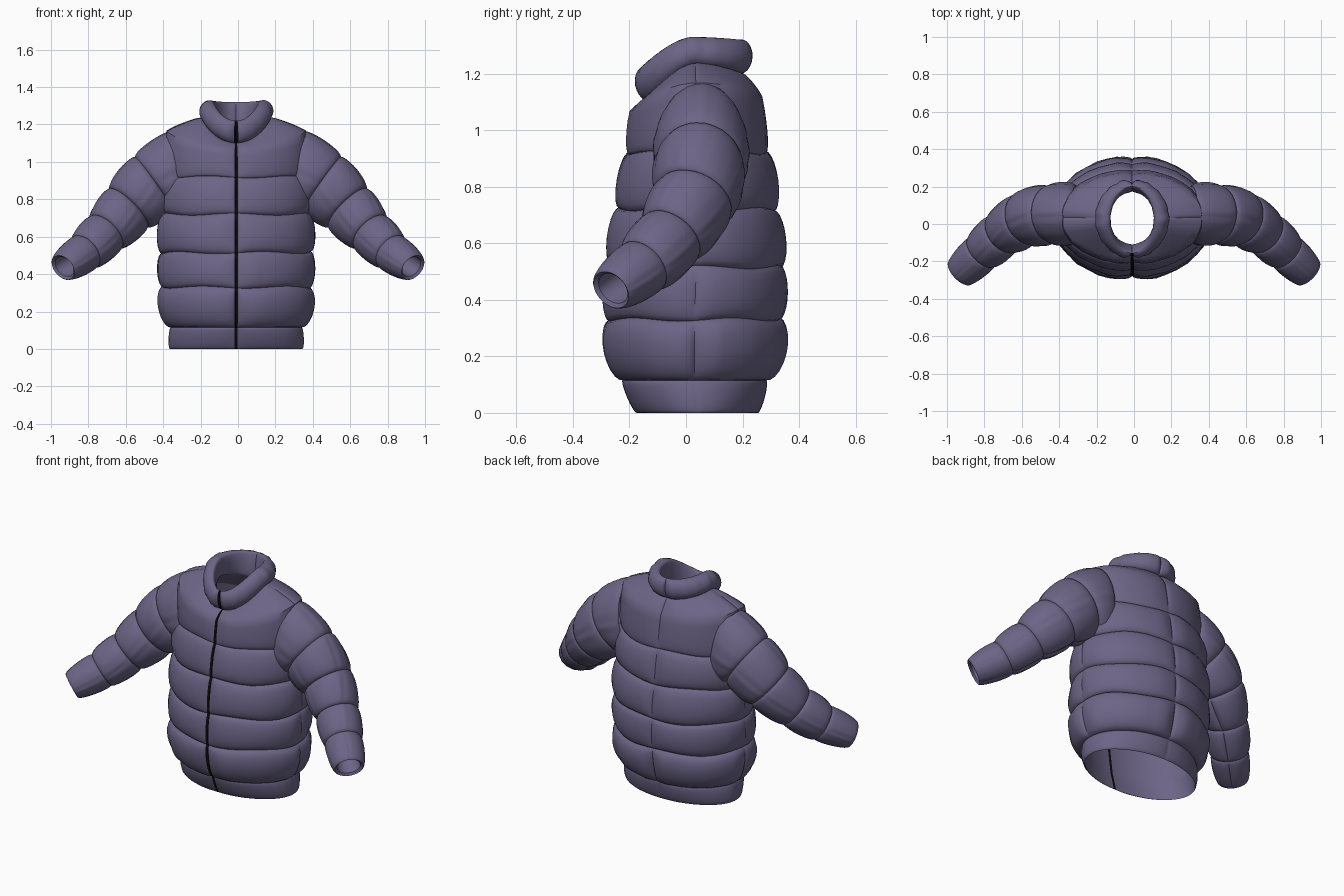
import bpy, bmesh
from math import sin, cos, pi, radians
from mathutils import Vector

cube = bpy.data.objects.get("Cube")
if cube:
    bpy.data.objects.remove(cube)


def material(name, rgb):
    m = bpy.data.materials.new(name)
    m.use_nodes = True
    m.diffuse_color = (*rgb, 1)
    bsdf = m.node_tree.nodes["Principled BSDF"]
    bsdf.inputs["Base Color"].default_value = (*rgb, 1)
    bsdf.inputs["Roughness"].default_value = 0.8
    return m


FABRIC = material("dusty purple fabric", (0.15, 0.13, 0.24))
ZIP = material("black zip", (0.004, 0.004, 0.005))

# Angles run from the front (-y) towards +x, and crowd together at the vertical seams
QUARTER = 16
COLS = 4 * QUARTER
ANGLES = []
for quarter in range(4):
    for i in range(QUARTER):
        u = i / QUARTER
        ANGLES.append(pi / 2 * (quarter + u - 0.78 * sin(2 * pi * u) / (2 * pi)))


def body_ring(hx, front, back, z_front, z_side, z_back, wave=0, phase=0):
    """Horizontal oval whose height can differ at the front, side and back."""
    ring = []
    for t in ANGLES:
        c = cos(t)
        z_end = z_front if c > 0 else z_back
        z = z_side + (z_end - z_side) * abs(c) ** 1.6 + wave * sin(5 * t + phase)
        y = (front + back) / 2 - c * (back - front) / 2
        ring.append(Vector((hx * sin(t) - 0.01, y, z)))
    return ring


def groove(t, seams):
    """Padding is pressed down along each (angle, remaining padding) seam."""
    g = 1
    for angle, keep in seams:
        gap = abs((t - angle + pi) % (2 * pi) - pi)
        g = min(g, keep + (1 - keep) * min(1, gap / 0.2) ** 0.5)
    return g


def loft(name, rings, puffs, seams=(), zip_cols=0, zip_panels=0):
    """Skin the rings and puff each panel; a puff is (amount, shape)."""
    rows, weights, panel_of_row = [], [], []
    steps = 10
    for k, (amount, shape) in enumerate(puffs):
        last = k == len(puffs) - 1
        for i in range(steps + last):
            a = i / steps
            if shape == "rise":
                s, w = 1 - cos(a * pi / 2), sin(a * pi / 2)
                s = 1 - cos(a * pi / 2)
            elif shape == "fall":
                s, w = sin(a * pi / 2), cos(a * pi / 2)
            else:
                s, w = (1 - cos(a * pi)) / 2, sin(a * pi)
            rows.append([p.lerp(q, s) for p, q in zip(rings[k], rings[k + 1])])
            weights.append([amount * w * groove(t, seams) * (1 + 0.07 * sin(17 * t + 2 * k))
                            for t in ANGLES])
            panel_of_row.append(k)
    bm = bmesh.new()
    grid = [[bm.verts.new(p) for p in row] for row in rows]
    for r in range(len(grid) - 1):
        for c in range(COLS):
            n = (c + 1) % COLS
            f = bm.faces.new((grid[r][c], grid[r][n], grid[r + 1][n], grid[r + 1][c]))
            f.smooth = True
            at_front = c < zip_cols or c >= COLS - zip_cols
            f.material_index = int(at_front and panel_of_row[r] < zip_panels)
    bm.normal_update()
    moves = [(v, v.normal * w) for row, ws in zip(grid, weights) for v, w in zip(row, ws)]
    for v, move in moves:
        v.co += move
    mesh = bpy.data.meshes.new(name)
    bm.to_mesh(mesh)
    bm.free()
    mesh.materials.append(FABRIC)
    mesh.materials.append(ZIP)
    ob = bpy.data.objects.new(name, mesh)
    bpy.context.collection.objects.link(ob)
    bpy.ops.object.select_all(action="DESELECT")
    ob.select_set(True)
    bpy.context.view_layer.objects.active = ob
    bpy.ops.object.shade_smooth_by_angle(angle=radians(42))
    return ob


# Quilted torso: hem band, four padded rows, then the shoulder yoke
levels = [(0.0, 0.355, -0.175, 0.255), (0.115, 0.35, -0.225, 0.285),
          (0.33, 0.395, -0.275, 0.335), (0.515, 0.4, -0.265, 0.338),
          (0.72, 0.392, -0.24, 0.315), (0.92, 0.38, -0.205, 0.285)]
torso = [body_ring(hx, f, b, z, z, z, 0.006 if k > 1 else 0, 2 * k)
         for k, (z, hx, f, b) in enumerate(levels)]
torso.append(body_ring(0.355, -0.18, 0.25, 1.05, 1.155, 1.11))
torso.append(body_ring(0.18, -0.13, 0.195, 1.1, 1.235, 1.2))
loft("padded_torso", torso,
     [(0.012, "full"), (0.05, "full"), (0.03, "full"), (0.033, "full"), (0.03, "full"),
      (0.026, "rise"), (0.026, "fall")],
     seams=[(0, 0.25), (pi / 2, 0.6), (pi, 0.35), (3 * pi / 2, 0.6)],
     zip_cols=1, zip_panels=7)

# Stand-up collar, rolled over to its inside
collar = [body_ring(0.18, -0.13, 0.195, 1.1, 1.235, 1.2),
          body_ring(0.125, -0.155, 0.2, 1.22, 1.325, 1.32),
          body_ring(0.135, -0.11, 0.175, 1.08, 1.2, 1.17)]
loft("collar", collar, [(0.042, "full"), (0.014, "full")],
     seams=[(0, 0.25), (pi, 0.4)], zip_cols=2, zip_panels=1)

# Smooth lining inside the torso
lining = [body_ring(0.355, -0.175, 0.255, 0, 0, 0),
          body_ring(0.335, -0.205, 0.265, 0.12, 0.12, 0.12),
          body_ring(0.375, -0.245, 0.315, 0.42, 0.42, 0.42),
          body_ring(0.35, -0.18, 0.26, 0.92, 0.92, 0.92),
          body_ring(0.3, -0.15, 0.22, 1.02, 1.1, 1.08),
          body_ring(0.135, -0.11, 0.175, 1.08, 1.2, 1.17)]
loft("lining", lining, [(0, "full")] * 5, zip_cols=1, zip_panels=4)

# Sleeve: stations of centre, height radius and depth radius, shoulder to cuff
stations = [(Vector((0.31, 0.055, 0.95)), 0.215, 0.145),
            (Vector((0.45, 0.052, 0.885)), 0.172, 0.143),
            (Vector((0.585, 0.03, 0.755)), 0.143, 0.132),
            (Vector((0.705, -0.05, 0.625)), 0.115, 0.112),
            (Vector((0.815, -0.15, 0.52)), 0.1, 0.1),
            (Vector((0.935, -0.265, 0.435)), 0.072, 0.08)]


def sleeve_ring(centre, along, high, deep):
    along = along.normalized()
    side = Vector((0, 0, 1)).cross(along).normalized()
    up = along.cross(side)
    return [centre + side * deep * sin(t) - up * high * cos(t) for t in ANGLES]


sleeve = []
for k, (centre, high, deep) in enumerate(stations):
    before = stations[max(k - 1, 0)][0]
    after = stations[min(k + 1, len(stations) - 1)][0]
    along = Vector((1, 0, -0.15)) if k == 0 else after - before
    sleeve.append(sleeve_ring(centre, along, high, deep))
# Cuff edge folded back inside
end, high, deep = stations[-1]
along = end - stations[-2][0]
sleeve.append(sleeve_ring(end - along * 0.06, along, high * 0.82, deep * 0.82))
sleeve.append(sleeve_ring(end - along * 0.7, along, high * 0.75, deep * 0.75))
ob = loft("sleeves", sleeve,
          [(0.026, "full"), (0.026, "full"), (0.022, "full"), (0.018, "full"),
           (0.014, "full"), (0, "full"), (0, "full")],
          seams=[(0, 0.4)])
mirror = ob.modifiers.new("other_sleeve", "MIRROR")
mirror.use_axis[0] = True
mirror.use_mirror_merge = False
